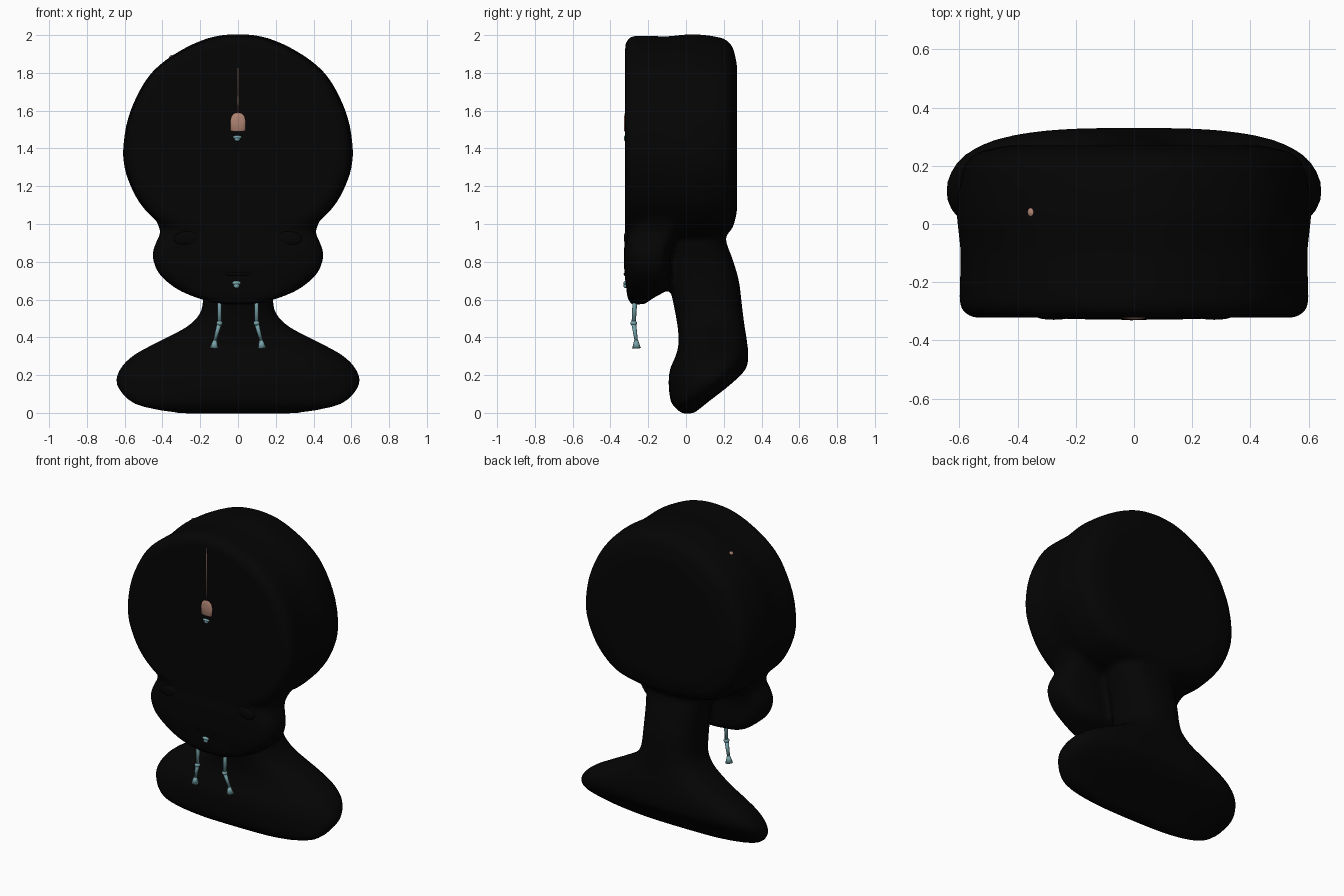
import bpy, bmesh, math
from mathutils import Vector

if "Cube" in bpy.data.objects:
    bpy.data.objects.remove(bpy.data.objects["Cube"])


def material(name, rgb):
    m = bpy.data.materials.new(name)
    m.diffuse_color = (*rgb, 1)
    m.use_nodes = True
    m.node_tree.nodes["Principled BSDF"].inputs["Base Color"].default_value = m.diffuse_color
    return m


BLACK = material("matte black", (0.0013, 0.0013, 0.0013))
PEACH = material("dusty peach", (0.43, 0.23, 0.17))
TEAL = material("pale teal", (0.18, 0.36, 0.39))


def spline(pts, steps, closed=False):
    """Catmull-Rom curve through tuples of any length."""
    n, out = len(pts), []
    get = (lambda i: pts[i % n]) if closed else (lambda i: pts[max(0, min(n - 1, i))])
    for i in range(n if closed else n - 1):
        for s in range(steps):
            t = s / steps
            out.append(tuple(
                0.5 * (2 * b + (c - a) * t + (2 * a - 5 * b + 4 * c - d) * t * t
                       + (3 * b - a - 3 * c + d) * t ** 3)
                for a, b, c, d in zip(get(i - 1), get(i), get(i + 1), get(i + 2))))
    if not closed:
        out.append(pts[-1])
    return out


def loft(bm, rings):
    """Closed shell through equal-length rings."""
    vs = [[bm.verts.new(p) for p in r] for r in rings]
    n = len(vs[0])
    for a, b in zip(vs, vs[1:]):
        for i in range(n):
            j = (i + 1) % n
            bm.faces.new((a[i], a[j], b[j], b[i]))
    bm.faces.new(vs[0][::-1])
    bm.faces.new(vs[-1])


def oval(z, hx, y0, y1, e, bow=0, n=48):
    """Horizontal superellipse section, its ends bowed backwards."""
    cy, hy, pts = (y0 + y1) / 2, (y1 - y0) / 2, []
    for i in range(n):
        a = 2 * math.pi * i / n
        c, s = math.cos(a), math.sin(a)
        u = math.copysign(abs(c) ** (2 / e), c)
        pts.append((hx * u, cy + hy * math.copysign(abs(s) ** (2 / e), s) + bow * u * u, z))
    return pts


def finish(name, bm, mat, smooth=True):
    bmesh.ops.recalc_face_normals(bm, faces=bm.faces[:])
    me = bpy.data.meshes.new(name)
    bm.to_mesh(me)
    bm.free()
    me.materials.append(mat)
    for p in me.polygons:
        p.use_smooth = smooth
    ob = bpy.data.objects.new(name, me)
    bpy.context.collection.objects.link(ob)
    return ob


# --- bust: hair disc, face and shoulders blended into one skin ---
bm = bmesh.new()

# hair: front outline, extruded front to back with rounded rims
half = [(0.11, 1.997), (0.30, 1.922), (0.45, 1.81), (0.54, 1.67), (0.595, 1.51),
        (0.606, 1.32), (0.545, 1.15), (0.455, 1.035), (0.34, 0.96), (0.13, 0.92)]
outline = spline(half + [(-x, z) for x, z in reversed(half)], 4, closed=True)
rims = [(-0.322, 0.07), (-0.318, 0.045), (-0.30, 0.020), (-0.27, 0.009), (-0.1, 0.014),
        (0.03, 0.0), (0.12, 0.008), (0.19, 0.022), (0.225, 0.042), (0.25, 0.078), (0.27, 0.17)]
loft(bm, [[(x * (1 - k / 0.6), y, 1.44 + (z - 1.44) * (1 - k / 0.6)) for x, z in outline]
          for y, k in rims])

# face: wide cheeks with a shallow chin
face = [(0.575, 0.10, -0.29, -0.22), (0.61, 0.22, -0.31, -0.17), (0.66, 0.33, -0.316, -0.09),
        (0.74, 0.42, -0.326, -0.08), (0.83, 0.452, -0.328, -0.08), (0.90, 0.435, -0.326, -0.06),
        (0.95, 0.412, -0.322, -0.02), (1.0, 0.425, -0.32, 0.02), (1.1, 0.48, -0.31, 0.05)]
loft(bm, [oval(*s, 4.0) for s in spline(face, 4)])

# shoulders and neck
torso = [(-0.003, 0.30, -0.02, 0.04), (0.02, 0.45, -0.05, 0.07), (0.06, 0.57, -0.08, 0.12),
         (0.15, 0.643, -0.092, 0.235), (0.23, 0.626, -0.085, 0.315), (0.30, 0.56, -0.055, 0.33),
         (0.36, 0.455, -0.04, 0.325), (0.41, 0.355, -0.04, 0.318), (0.46, 0.265, -0.045, 0.31),
         (0.52, 0.205, -0.055, 0.302), (0.58, 0.187, -0.067, 0.295), (0.70, 0.182, -0.09, 0.28),
         (0.82, 0.19, -0.1, 0.245), (0.92, 0.21, -0.1, 0.21), (1.10, 0.22, -0.1, 0.20)]
loft(bm, [oval(*s, 2.5, 0.03 * max(0, min(1, s[0] / 0.15, (0.57 - s[0]) / 0.2)))
          for s in spline(torso, 4)])
bust = finish("bust", bm, BLACK)
rm = bust.modifiers.new("blend", 'REMESH')
rm.mode = 'VOXEL'
rm.voxel_size = 0.016
rm.use_smooth_shade = True
sm = bust.modifiers.new("soften", 'SMOOTH')
sm.iterations = 6
sm.factor = 0.5


# --- small parts ---
def blob(name, loc, size, mat, tilt=0):
    b = bmesh.new()
    bmesh.ops.create_uvsphere(b, u_segments=20, v_segments=12, radius=1)
    ob = finish(name, b, mat)
    ob.location, ob.scale, ob.rotation_euler = loc, size, (0, tilt, 0)
    return ob


def rod(name, a, b, r1, r2, mat):
    a, b = Vector(a), Vector(b)
    m = bmesh.new()
    bmesh.ops.create_cone(m, cap_ends=True, segments=10, radius1=r1, radius2=r2,
                          depth=(b - a).length)
    rot = (b - a).to_track_quat('Z', 'Y').to_matrix().to_4x4()
    bmesh.ops.transform(m, matrix=rot, verts=m.verts[:])
    ob = finish(name, m, mat)
    ob.location = (a + b) / 2
    return ob


# closed eyelids and lips
for s, side in ((-1, "left"), (1, "right")):
    blob(side + "_eyelid", (s * 0.275, -0.315, 0.925), (0.065, 0.014, 0.036), BLACK, s * 0.1)
blob("upper_lip", (0, -0.318, 0.735), (0.11, 0.012, 0.010), BLACK)

# forehead pendant: one rounded tag with a flat foot, on a fine cord
b = bmesh.new()
tag = [(1.490, 0.034), (1.495, 0.043), (1.545, 0.044), (1.568, 0.039), (1.582, 0.031),
       (1.591, 0.018)]
loft(b, [oval(z, r, -0.316 - r * 0.3, -0.300, 2.5, 0, 20) for z, r in tag])
finish("pendant", b, PEACH)
rod("pendant_cord", (0, -0.319, 1.57), (0, -0.318, 1.93), 0.0045, 0.004, PEACH)
blob("pendant_bead", (-0.004, -0.319, 1.460), (0.025, 0.010, 0.009), TEAL)
blob("pendant_drop", (-0.004, -0.319, 1.450), (0.015, 0.010, 0.012), TEAL)
blob("mouth_bead", (-0.008, -0.321, 0.688), (0.023, 0.010, 0.011), TEAL)
blob("mouth_drop", (-0.008, -0.321, 0.674), (0.016, 0.010, 0.014), TEAL)

# tip showing through the crown
blob("crown_tip", (-0.35, 0.04, 1.876), (0.016, 0.019, 0.018), PEACH)

# thin legs hanging below the chin
for s, side in ((-1, "left"), (1, "right")):
    hip, knee = (s * 0.098, -0.268, 0.64), (s * 0.098, -0.277, 0.475)
    ankle, sole = (s * 0.122, -0.264, 0.385), (s * 0.127, -0.262, 0.343)
    rod(side + "_thigh", hip, knee, 0.013, 0.011, TEAL)
    blob(side + "_knee", knee, (0.017, 0.018, 0.014), TEAL)
    rod(side + "_shin", knee, ankle, 0.013, 0.009, TEAL)
    rod(side + "_foot", ankle, sole, 0.010, 0.023, TEAL)
